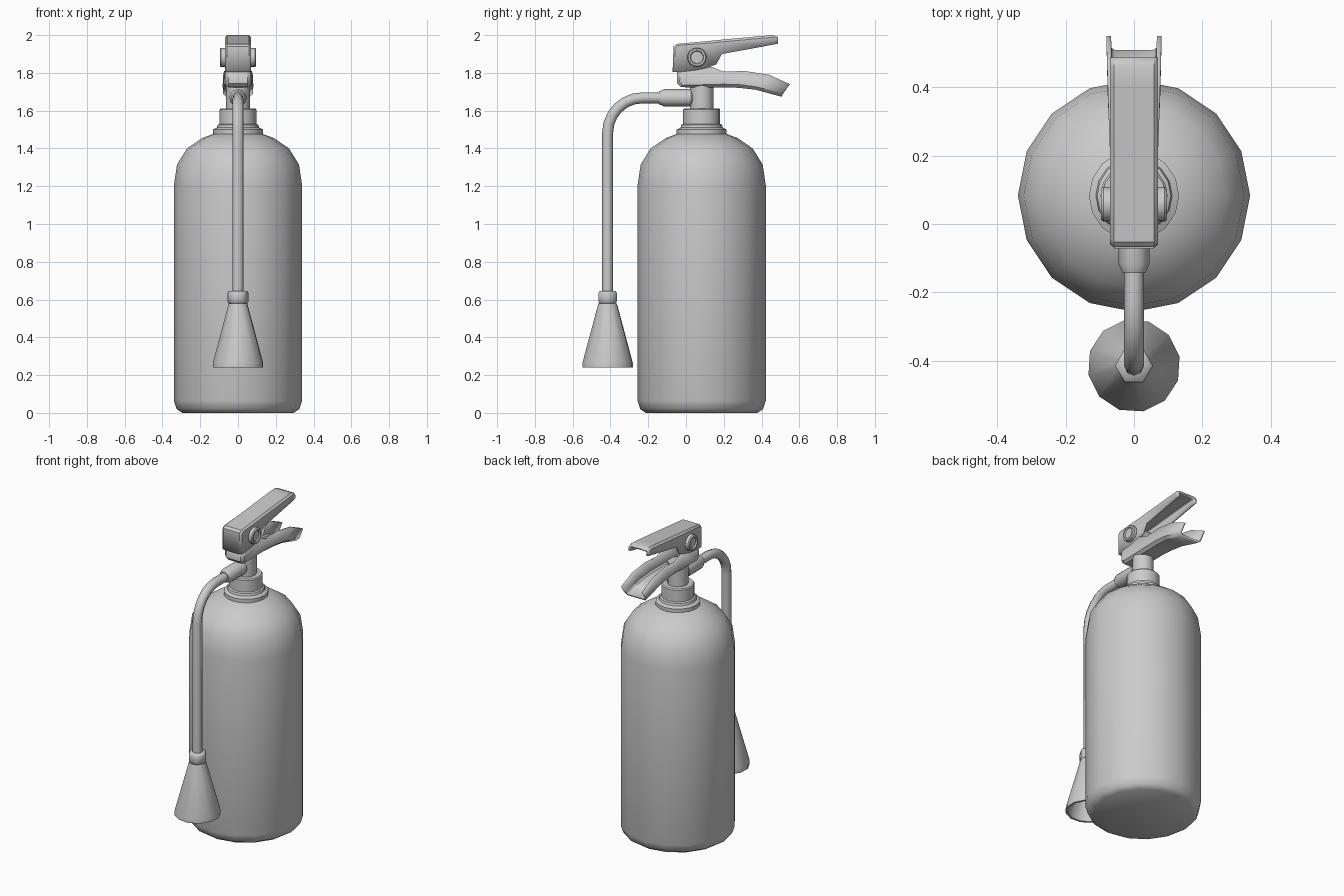
import bpy, bmesh
from math import pi, sin, cos, radians
from mathutils import Matrix, Vector

cube = bpy.data.objects.get("Cube")
if cube:
    bpy.data.objects.remove(cube)

GREY = (0.6, 0.6, 0.6, 1)
grey = bpy.data.materials.new("plain grey")
grey.use_nodes = True
grey.diffuse_color = GREY
grey.node_tree.nodes["Principled BSDF"].inputs["Base Color"].default_value = GREY


def smooth(ob, angle=35):
    bpy.ops.object.select_all(action='DESELECT')
    ob.select_set(True)
    bpy.context.view_layer.objects.active = ob
    bpy.ops.object.shade_smooth_by_angle(angle=radians(angle))


def finish(bm, name, angle=35):
    bmesh.ops.recalc_face_normals(bm, faces=bm.faces)
    mesh = bpy.data.meshes.new(name)
    bm.to_mesh(mesh)
    bm.free()
    mesh.materials.append(grey)
    ob = bpy.data.objects.new(name, mesh)
    bpy.context.collection.objects.link(ob)
    smooth(ob, angle)
    return ob


def lathe(name, profile, sides, matrix, angle=35, turn=0.0):
    """Spin (radius, height) points round local z."""
    bm = bmesh.new()
    rings = []
    for r, z in profile:
        if r == 0:
            rings.append([bm.verts.new((0, 0, z))] * sides)
        else:
            angles = [turn + 2 * pi * i / sides for i in range(sides)]
            rings.append([bm.verts.new((r * cos(a), r * sin(a), z)) for a in angles])
    for low, high in zip(rings, rings[1:]):
        for i in range(sides):
            j = (i + 1) % sides
            bm.faces.new(list(dict.fromkeys((low[i], low[j], high[j], high[i]))))
    bm.transform(matrix)
    return finish(bm, name, angle)


def channel(name, stations, chamfer):
    """U-shaped lever: each station is web point, flange edge point, half width."""
    bm = bmesh.new()
    rows = []
    for web, edge, w in stations:
        o, n = Vector(web), Vector(edge)
        c = o + (n - o).normalized() * chamfer
        half = [(w, n), (w, c), (w - chamfer, o)]
        section = [(-x, p) for x, p in half] + half[::-1]
        rows.append([bm.verts.new((x, p.x, p.y)) for x, p in section])
    for a, b in zip(rows, rows[1:]):
        for i in range(len(a) - 1):
            bm.faces.new((a[i], a[i + 1], b[i + 1], b[i]))
    ob = finish(bm, name)
    # Make sure the web faces away from the flanges, so the wall grows inward
    mesh = ob.data
    middle = mesh.polygons[len(mesh.polygons) // 2]
    web, edge, _ = stations[len(stations) // 2]
    if middle.normal.z * (edge[1] - web[1]) > 0:
        mesh.flip_normals()
    wall = ob.modifiers.new("wall", 'SOLIDIFY')
    wall.thickness = 0.014
    wall.offset = -1
    return ob


AXIS_Y = 0.083
HOSE_Y = -0.415
upright = Matrix.Translation((0, AXIS_Y, 0))
hanging = Matrix.Translation((0, HOSE_Y, 0))

# Tank with rounded foot and domed shoulder
lathe("tank", [(0, 0), (0.295, 0), (0.325, 0.02), (0.34, 0.065), (0.34, 1.2),
               (0.323, 1.315), (0.27, 1.4), (0.19, 1.455), (0.11, 1.485), (0, 1.485)],
      16, upright, 50)

# Stepped collar and valve stem
lathe("collar", [(0, 1.46), (0.12, 1.46), (0.132, 1.475), (0.132, 1.5), (0.112, 1.51),
                 (0.108, 1.525), (0.098, 1.53), (0.098, 1.605), (0.092, 1.612), (0, 1.612)],
      16, upright)
lathe("valve_stem", [(0, 1.6), (0.063, 1.6), (0.063, 1.75), (0, 1.75)], 12, upright)

# Hose connector leaving the stem toward the front
forward = Matrix.Translation((0, 0.035, 1.668)) @ Matrix.Rotation(pi / 2, 4, 'X')
lathe("hose_connector", [(0, 0), (0.04, 0), (0.046, 0.008), (0.046, 0.15),
                         (0.034, 0.178), (0, 0.178)], 12, forward)

# Hose: straight, quarter bend, then down
curve = bpy.data.curves.new("hose", 'CURVE')
curve.dimensions = '3D'
curve.bevel_depth = 0.029
curve.bevel_resolution = 2
RADIUS = 0.185
bend = [(HOSE_Y + RADIUS - RADIUS * sin(a), 1.668 - RADIUS + RADIUS * cos(a))
        for a in (pi / 2 * i / 6 for i in range(7))]
path = [(-0.13, 1.668)] + bend + [(HOSE_Y, 0.62)]
spline = curve.splines.new('POLY')
spline.points.add(len(path) - 1)
for point, (y, z) in zip(spline.points, path):
    point.co = (0, y, z, 1)
curve.materials.append(grey)
hose = bpy.data.objects.new("hose", curve)
bpy.context.collection.objects.link(hose)
bpy.ops.object.select_all(action='DESELECT')
hose.select_set(True)
bpy.context.view_layer.objects.active = hose
bpy.ops.object.convert(target='MESH')
smooth(bpy.context.view_layer.objects.active, 50)

# Horn ferrule and hollow horn
lathe("horn_ferrule", [(0, 0.575), (0.046, 0.575), (0.056, 0.59), (0.056, 0.635),
                       (0.05, 0.645), (0, 0.645)], 6, hanging, 65)
lathe("horn", [(0, 0.58), (0.05, 0.58), (0.136, 0.265), (0.136, 0.24),
               (0.122, 0.24), (0.12, 0.265), (0.036, 0.565), (0, 0.565)],
      12, hanging, 40, 0.2)

# Upper lever, open below
W = 0.07
channel("upper_lever", [
    ((-0.071, 1.805), (-0.03, 1.805), W), ((-0.066, 1.94), (0.06, 1.815), W),
    ((-0.052, 1.953), (0.115, 1.828), W), ((0.13, 1.97), (0.16, 1.845), W),
    ((0.19, 1.976), (0.19, 1.9), W), ((0.41, 1.996), (0.41, 1.94), W),
    ((0.46, 2.0), (0.468, 1.951), W), ((0.487, 1.99), (0.487, 1.955), W)], 0.012)

# Lower lever, open above and flaring toward its tip
channel("lower_lever", [
    ((-0.036, 1.83), (0.0, 1.83), 0.056), ((-0.036, 1.75), (0.1, 1.83), 0.056),
    ((-0.022, 1.736), (0.14, 1.83), 0.056), ((0.2, 1.736), (0.2, 1.806), 0.056),
    ((0.28, 1.734), (0.31, 1.81), 0.06), ((0.37, 1.724), (0.44, 1.79), 0.064),
    ((0.51, 1.686), (0.55, 1.74), 0.067)], 0.01)

# Pivot pin with a recessed cap on each end
across = Matrix.Translation((0, 0.058, 1.882)) @ Matrix.Rotation(pi / 2, 4, 'Y')
half = [(0, 0.088), (0.032, 0.088), (0.036, 0.096), (0.046, 0.096), (0.051, 0.09)]
lathe("pivot_pin", [(r, -h) for r, h in half] + half[::-1], 16, across)
